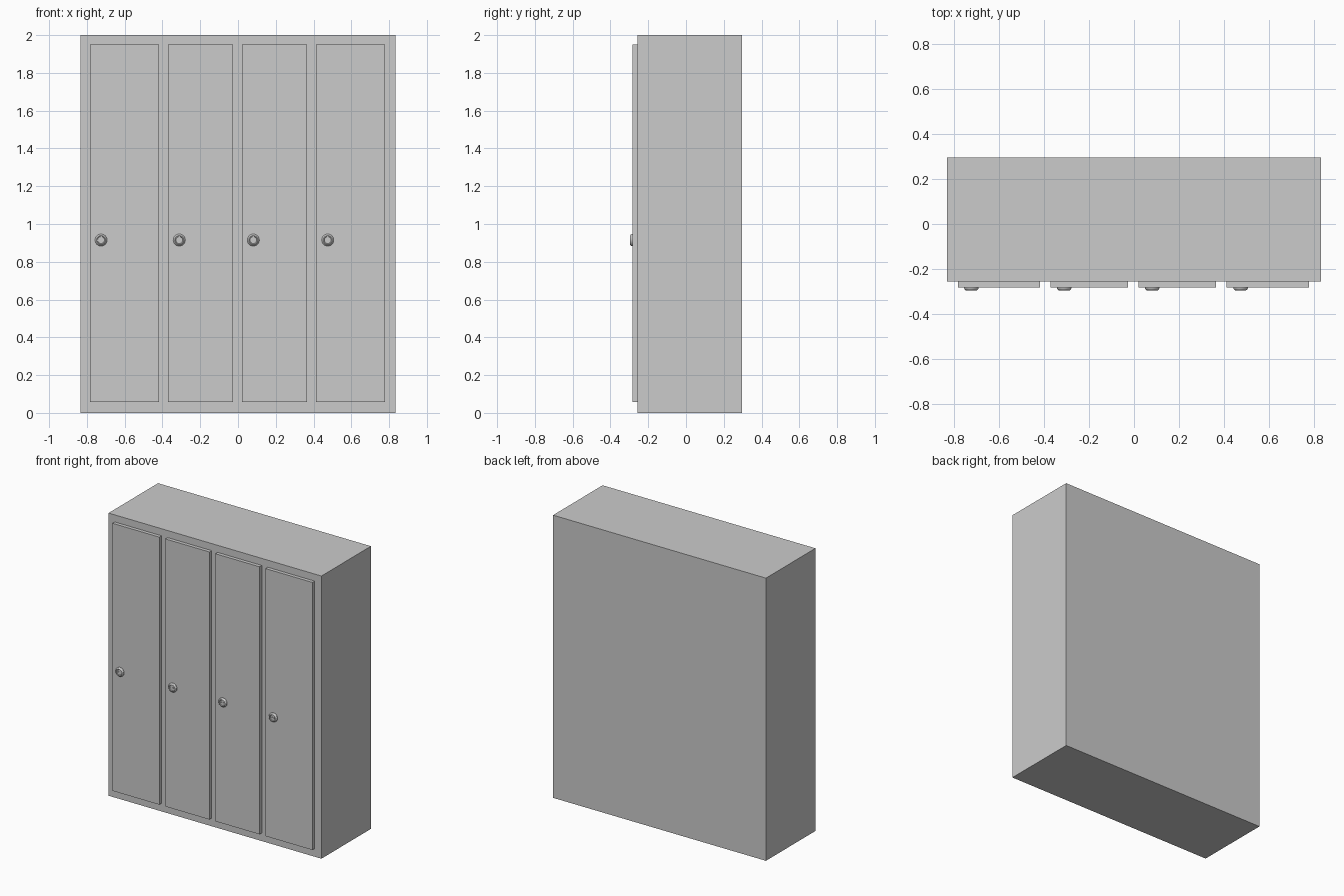
import bpy, bmesh, math
from mathutils import Matrix, Vector

if "Cube" in bpy.data.objects:
    bpy.data.objects.remove(bpy.data.objects["Cube"])

BODY_FRONT, BODY_BACK = -0.257, 0.296
DOOR_FRONT = -0.282


def box(name, lo, hi, tilt=0.0):
    lo, hi = Vector(lo), Vector(hi)
    bm = bmesh.new()
    bmesh.ops.create_cube(bm, size=1)
    bmesh.ops.scale(bm, vec=hi - lo, verts=bm.verts)
    bmesh.ops.rotate(bm, cent=(0, 0, 0), matrix=Matrix.Rotation(tilt, 3, 'Y'), verts=bm.verts)
    return finish(name, bm, (lo + hi) / 2)


def finish(name, bm, location):
    bmesh.ops.recalc_face_normals(bm, faces=bm.faces)
    mesh = bpy.data.meshes.new(name)
    bm.to_mesh(mesh)
    bm.free()
    obj = bpy.data.objects.new(name, mesh)
    obj.location = location
    bpy.context.collection.objects.link(obj)
    return obj


def lathe(name, profile, location, steps=24):
    """Spin (radius, height) points around an axis pointing to the front (-y)."""
    bm = bmesh.new()
    verts = [bm.verts.new((r, -h, 0)) for r, h in profile]
    edges = [bm.edges.new(pair) for pair in zip(verts, verts[1:])]
    bmesh.ops.spin(bm, geom=verts + edges, cent=(0, 0, 0), axis=(0, 1, 0),
                   angle=math.tau, steps=steps)
    bmesh.ops.remove_doubles(bm, verts=bm.verts, dist=1e-5)
    obj = finish(name, bm, location)
    bpy.context.view_layer.objects.active = obj
    obj.select_set(True)
    bpy.ops.object.shade_smooth_by_angle(angle=math.radians(25))
    obj.select_set(False)
    return obj


# Cabinet carcass
box("cabinet_body", (-0.833, BODY_FRONT, 0), (0.833, BODY_BACK, 2))

# Doors, each with a round lock: left edge, right edge, lock centre
doors = [(-0.784, -0.418, -0.725), (-0.371, -0.026, -0.311),
         (0.020, 0.366, 0.081), (0.413, 0.779, 0.475)]
lock_profile = [(0, 0), (0.032, 0), (0.032, 0.005), (0.029, 0.010), (0.024, 0.014),
                (0.020, 0.014), (0.018, 0.010), (0, 0.010)]
LOCK_Z = 0.915

for i, (x0, x1, lock_x) in enumerate(doors, 1):
    box(f"door_{i}", (x0, DOOR_FRONT, 0.057), (x1, BODY_FRONT, 1.95))
    lathe(f"lock_{i}", lock_profile, (lock_x, DOOR_FRONT, LOCK_Z))
    # Turn bar across the recessed lock face
    box(f"lock_bar_{i}", (lock_x - 0.015, DOOR_FRONT - 0.0135, LOCK_Z - 0.004),
        (lock_x + 0.015, DOOR_FRONT - 0.009, LOCK_Z + 0.004), math.radians(-8))
